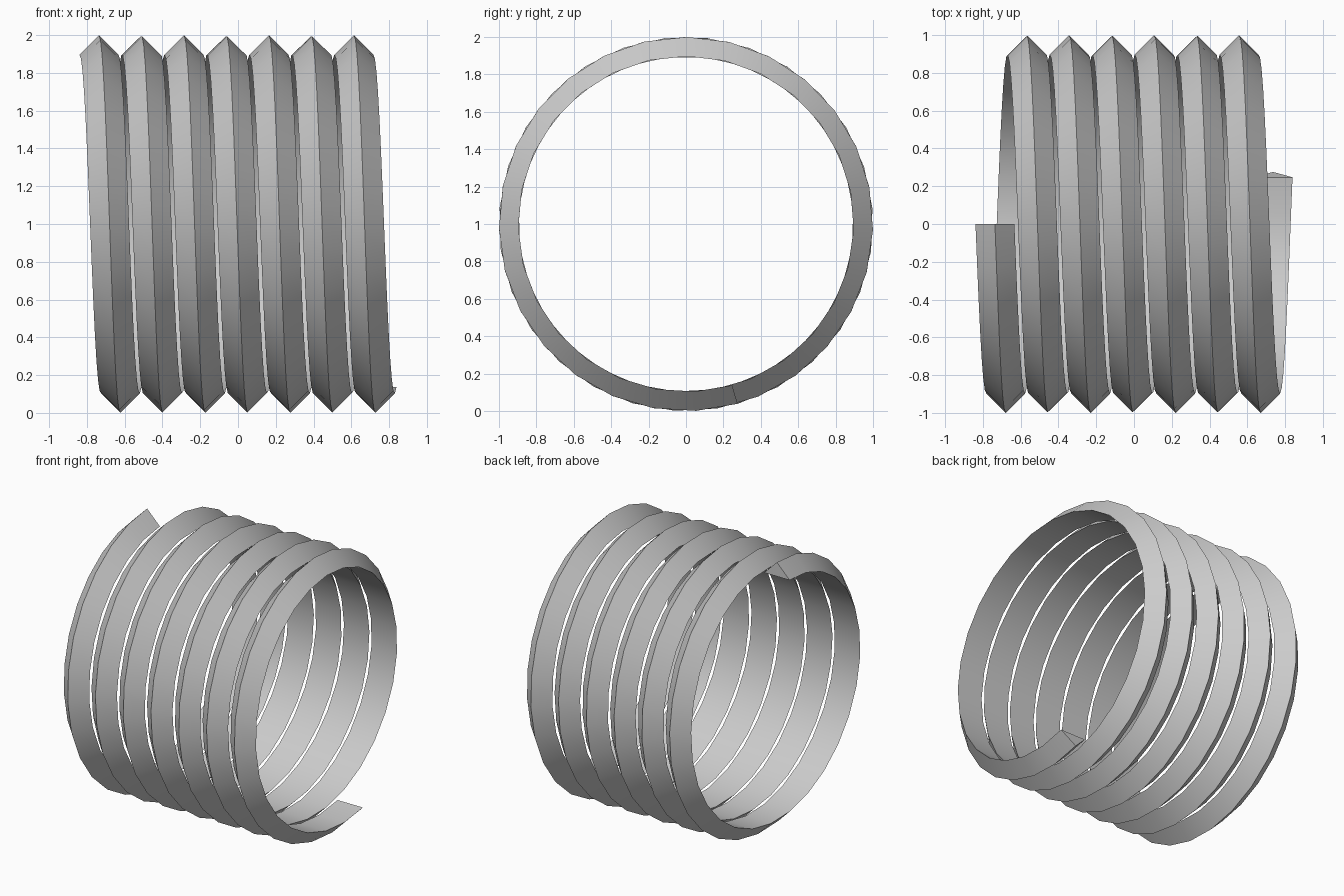
import bpy, bmesh, math

cube = bpy.data.objects.get("Cube")
if cube:
    bpy.data.objects.remove(cube, do_unlink=True)

PITCH = 0.225
TOTAL = math.radians(6.5 * 360 + 16)
STEPS = 180
HALF_WIDTH = 0.103
OUTER, INNER = 1.0, 0.897

# Triangular thread section: left foot, crest, right foot
section = [(-HALF_WIDTH, INNER), (0, OUTER), (HALF_WIDTH, INNER)]
length = PITCH * TOTAL / math.tau

# Sweep the section along the helix, from the top over the front
bm = bmesh.new()
rings = []
for i in range(STEPS + 1):
    t = i / STEPS
    angle = TOTAL * t
    x0 = length * (t - 0.5)
    rings.append([bm.verts.new((x0 + dx, -r * math.sin(angle), 1 + r * math.cos(angle)))
                  for dx, r in section])
for a, b in zip(rings, rings[1:]):
    for k in range(3):
        n = (k + 1) % 3
        bm.faces.new((a[k], a[n], b[n], b[k]))

# End caps
bm.faces.new(rings[0])
bm.faces.new(rings[-1])
bmesh.ops.recalc_face_normals(bm, faces=bm.faces)

mesh = bpy.data.meshes.new("helical_thread")
bm.to_mesh(mesh)
bm.free()
thread = bpy.data.objects.new("helical_thread", mesh)
bpy.context.collection.objects.link(thread)

# Plain grey
grey = bpy.data.materials.new("plain_grey")
grey.use_nodes = True
colour = (0.6, 0.6, 0.6, 1)
grey.diffuse_color = colour
grey.node_tree.nodes["Principled BSDF"].inputs["Base Color"].default_value = colour
mesh.materials.append(grey)

# Smooth along the sweep, sharp at the crest and feet
bpy.ops.object.select_all(action="DESELECT")
thread.select_set(True)
bpy.context.view_layer.objects.active = thread
bpy.ops.object.shade_smooth_by_angle(angle=math.radians(30))
